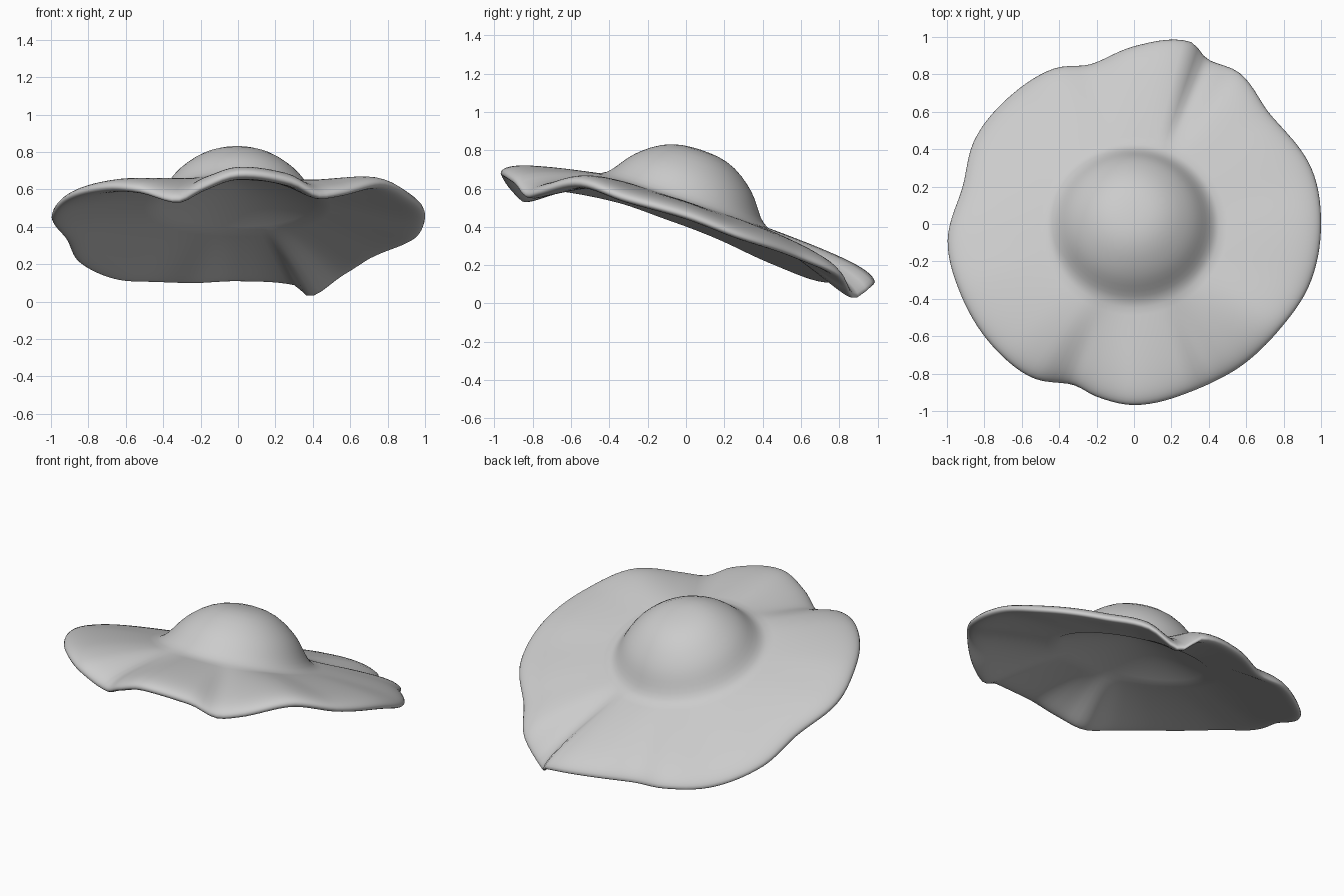
import bpy, bmesh, math
from mathutils import Vector

if "Cube" in bpy.data.objects:
    bpy.data.objects.remove(bpy.data.objects["Cube"])

SEG = 144

felt = bpy.data.materials.new("grey felt")
felt.diffuse_color = (0.6, 0.6, 0.6, 1)
felt.use_nodes = True
felt.node_tree.nodes["Principled BSDF"].inputs["Base Color"].default_value = felt.diffuse_color

# Wavy brim outline: angle in degrees, radius, height
RIM = [(0, 1.0, .46), (17, .995, .35), (39, .935, .25), (55, .985, .15),
       (66, .965, .036), (73, 1.02, .10), (90, .95, .12), (105, .885, .11),
       (117, .934, .115), (134, .952, .13), (152, .964, .22), (168, .938, .34),
       (185, 1.0, .45), (202, 1.0, .55), (224, .998, .61), (237, .984, .60),
       (249, .92, .545), (258, .945, .61), (270, .968, .68), (288, .947, .64),
       (297, .945, .57), (305, .95, .58), (324, .961, .63), (341, .993, .55)]

# Crown section: radius and height in the tilted frame
CROWN = [(.05, .303), (.1, .298), (.15, .286), (.2, .266), (.25, .236),
         (.29, .205), (.32, .178), (.347, .148), (.368, .12), (.388, .092),
         (.408, .066), (.43, .044)]
BASE_R, BASE_H = .46, .026


def rim(deg):
    """Smooth closed curve through the rim points."""
    n = len(RIM)

    def key(i):
        a, r, z = RIM[i % n]
        return a + 360 * (i // n), Vector((r, z))
    i = max(k for k in range(n) if RIM[k][0] <= deg)
    (a0, p0), (a1, p1), (a2, p2), (a3, p3) = [key(i + k) for k in (-1, 0, 1, 2)]
    h = a2 - a1
    t = (deg - a1) / h
    m1, m2 = (p2 - p0) * h / (a2 - a0), (p3 - p1) * h / (a3 - a1)
    return (p1 * (2*t**3 - 3*t*t + 1) + m1 * (t**3 - 2*t*t + t)
            + p2 * (3*t*t - 2*t**3) + m2 * (t**3 - t*t))


# Tilted frame of the crown
TILT = math.radians(18)
CENTRE = Vector((-.005, -.018, .513))
SIDE = Vector((1, 0, 0))
BACK = Vector((0, math.cos(TILT), -math.sin(TILT)))
UP = Vector((0, math.sin(TILT), math.cos(TILT)))


def tilted(a, radius, height):
    return CENTRE + (SIDE * math.cos(a) + BACK * math.sin(a)) * radius + UP * height


def inside_height(r):
    """Shallow hollow below the crown."""
    return -.005 + .13 * (1 - (r / BASE_R) ** 1.6)


def hat_column(deg):
    """Section from crown top, over the rounded rim, to the hollow below."""
    a = math.radians(deg)
    pts = [tilted(a, r, h) for r, h in CROWN]
    r, z = rim(deg)
    edge = Vector((r * math.cos(a), r * math.sin(a), z))
    steps = [1 - (1 - k / 20) ** 1.6 for k in range(21)]   # denser at the rim
    top = tilted(a, BASE_R, BASE_H)
    for s in steps:                              # upper side of the brim
        p = top.lerp(edge, s)
        p.z += .045 * math.sin(math.pi / 2 * s) * math.sqrt(1 - s ** 9)
        pts.append(p)
    low = tilted(a, BASE_R, inside_height(BASE_R))
    for s in reversed(steps[:-1]):               # underside of the brim
        p = low.lerp(edge, s)
        p.z -= .035 * s * s * math.sqrt(1 - s ** 12)
        pts.append(p)
    for k in range(9, 0, -1):                    # hollow
        rr = BASE_R * k / 10
        pts.append(tilted(a, rr, inside_height(rr)))
    return pts


bm = bmesh.new()
cols = [[bm.verts.new(p) for p in hat_column(360 * i / SEG)] for i in range(SEG)]
top = bm.verts.new(tilted(0, 0, .305))
bottom = bm.verts.new(tilted(0, 0, inside_height(0)))
for i in range(SEG):
    c, d = cols[i], cols[(i + 1) % SEG]
    bm.faces.new((top, c[0], d[0]))
    bm.faces.new((bottom, d[-1], c[-1]))
    for k in range(len(c) - 1):
        bm.faces.new((c[k], c[k + 1], d[k + 1], d[k]))
bmesh.ops.recalc_face_normals(bm, faces=bm.faces)
mesh = bpy.data.meshes.new("floppy_hat")
bm.to_mesh(mesh)
bm.free()
mesh.materials.append(felt)
hat = bpy.data.objects.new("floppy_hat", mesh)
bpy.context.collection.objects.link(hat)

bpy.context.view_layer.objects.active = hat
hat.select_set(True)
bpy.ops.object.shade_smooth_by_angle(angle=math.radians(60))
